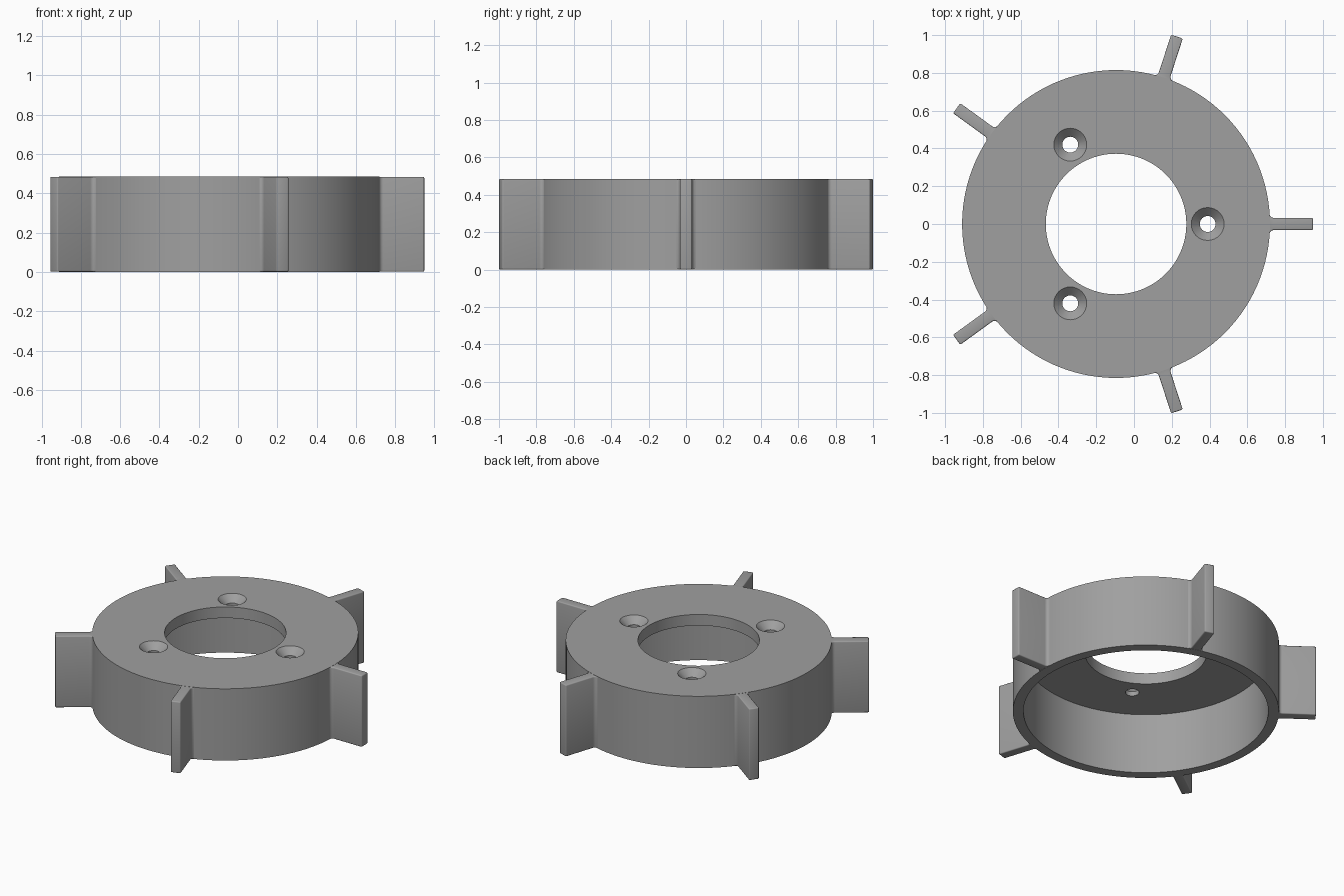
import bpy, bmesh, math
from mathutils import Matrix

if "Cube" in bpy.data.objects:
    bpy.data.objects.remove(bpy.data.objects["Cube"])

CX = -0.095          # hub axis
H = 0.485            # overall height
R = 0.815            # hub outer radius
TIP = 1.043          # blade tip radius
HALF = 0.0325        # half blade thickness
FILLET = 0.022       # blade root fillet

grey = bpy.data.materials.new("grey")
grey.diffuse_color = (0.35, 0.35, 0.35, 1)
grey.use_nodes = True
grey.node_tree.nodes["Principled BSDF"].inputs["Base Color"].default_value = grey.diffuse_color


def finish(bm, name):
    bmesh.ops.remove_doubles(bm, verts=bm.verts, dist=1e-5)
    bmesh.ops.recalc_face_normals(bm, faces=bm.faces)
    me = bpy.data.meshes.new(name)
    bm.to_mesh(me)
    bm.free()
    me.materials.append(grey)
    ob = bpy.data.objects.new(name, me)
    bpy.context.collection.objects.link(ob)
    return ob


def lathe(name, profile, steps, x, y):
    """Revolve a closed (radius, z) profile about a vertical axis at x, y."""
    bm = bmesh.new()
    vs = [bm.verts.new((r, 0, z)) for r, z in profile]
    es = [bm.edges.new((vs[i], vs[(i + 1) % len(vs)])) for i in range(len(vs))]
    bmesh.ops.spin(bm, geom=vs + es, axis=(0, 0, 1), cent=(0, 0, 0),
                   angle=math.tau, steps=steps, use_merge=False)
    bmesh.ops.remove_doubles(bm, verts=bm.verts, dist=1e-5)
    bmesh.ops.dissolve_degenerate(bm, edges=bm.edges, dist=1e-6)
    bmesh.ops.translate(bm, verts=bm.verts, vec=(x, y, 0))
    return finish(bm, name)


def activate(ob):
    bpy.ops.object.select_all(action='DESELECT')
    ob.select_set(True)
    bpy.context.view_layer.objects.active = ob


def smooth(ob):
    activate(ob)
    bpy.ops.object.shade_smooth_by_angle(angle=math.radians(32))


# Hub: hollow cup, open below, with a large central opening in its top plate
PLATE = H - 0.075
hub = lathe("hub", [(R, 0), (R, H), (0.372, H), (0.372, PLATE),
                    (0.75, PLATE), (0.75, 0)], 120, CX, 0)

# Three countersunk screw holes
for k in range(3):
    a = math.tau * k / 3
    cutter = lathe("screw_hole_cutter",
                   [(0, PLATE - 0.05), (0.042, PLATE - 0.05), (0.042, H - 0.045),
                    (0.087, H), (0.087, H + 0.05), (0, H + 0.05)], 32,
                   CX + 0.485 * math.cos(a), 0.485 * math.sin(a))
    cutter.hide_render = True
    mod = hub.modifiers.new("screw_hole", 'BOOLEAN')
    mod.operation = 'DIFFERENCE'
    mod.solver = 'EXACT'
    mod.object = cutter
    activate(hub)
    bpy.ops.object.modifier_apply(modifier=mod.name)
    bpy.data.objects.remove(cutter)
smooth(hub)

# Five radial blades with filleted roots and rounded outer edges
side = [(0.785, HALF + FILLET)]
for i in range(6):
    t = math.pi / 2 * i / 5
    side.append((R - 0.002 + FILLET * (1 - math.cos(t)),
                 HALF + FILLET * (1 - math.sin(t))))
side.append((TIP, HALF))
outline = side + [(x, -y) for x, y in reversed(side)]

for k in range(5):
    bm = bmesh.new()
    face = bm.faces.new([bm.verts.new((x, y, 0.001)) for x, y in outline])
    ext = bmesh.ops.extrude_face_region(bm, geom=[face])
    top = [v for v in ext["geom"] if isinstance(v, bmesh.types.BMVert)]
    bmesh.ops.translate(bm, verts=top, vec=(0, 0, H - 0.002))
    bm.transform(Matrix.Translation((CX, 0, 0)) @ Matrix.Rotation(math.tau * k / 5, 4, 'Z'))
    blade = finish(bm, f"blade_{k + 1}")
    bev = blade.modifiers.new("rounded_edges", 'BEVEL')
    bev.width = 0.013
    bev.segments = 3
    bev.limit_method = 'ANGLE'
    bev.angle_limit = math.radians(50)
    activate(blade)
    bpy.ops.object.modifier_apply(modifier=bev.name)
    smooth(blade)
